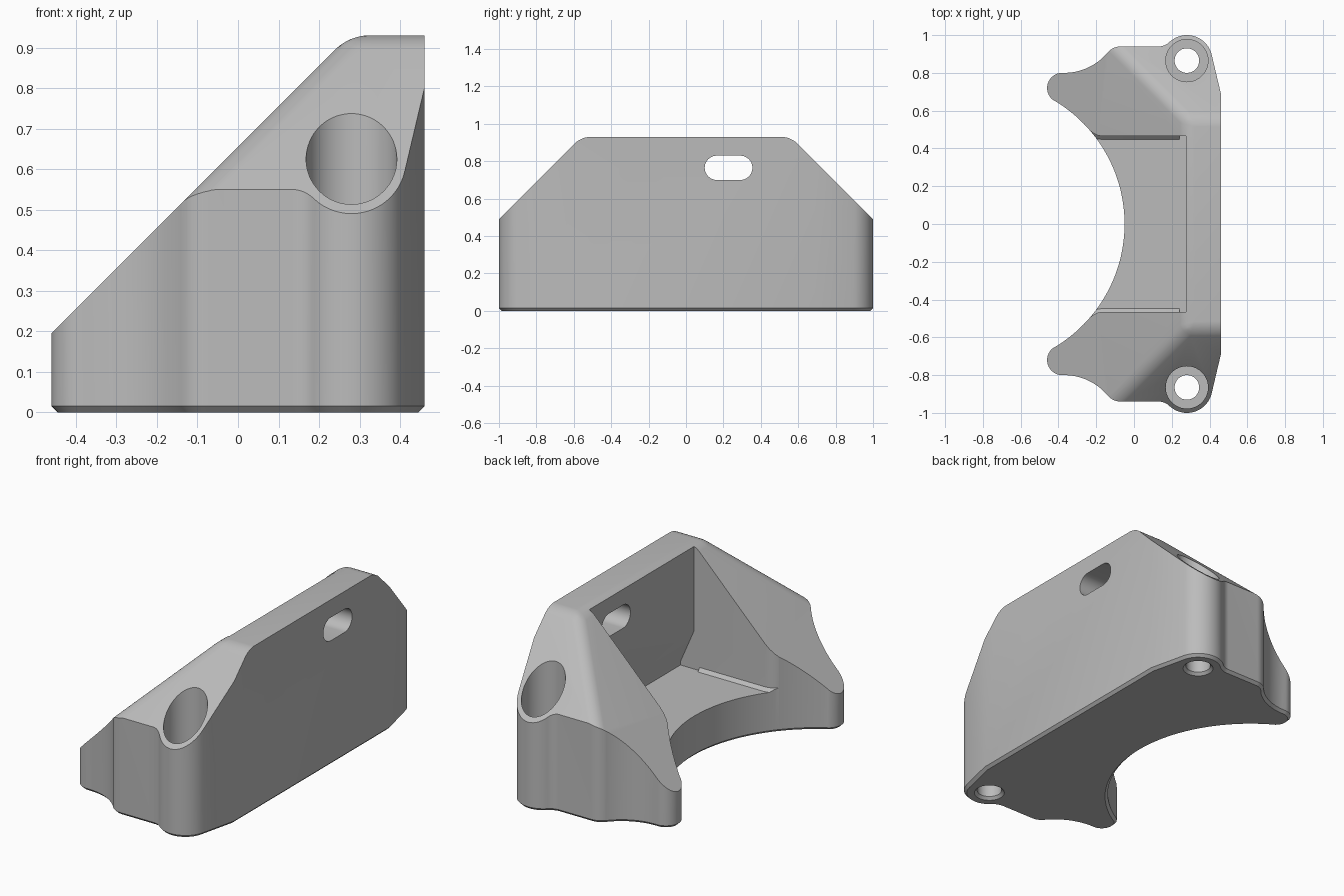
import bpy, bmesh
from math import cos, sin, radians, pi
from mathutils import Matrix, Vector

cube = bpy.data.objects.get("Cube")
if cube:
    bpy.data.objects.remove(cube, do_unlink=True)

# One plain grey for the whole printed part
grey = bpy.data.materials.new("matte_grey")
grey.use_nodes = True
colour = (0.5, 0.5, 0.5, 1)
grey.diffuse_color = colour
grey.node_tree.nodes["Principled BSDF"].inputs["Base Color"].default_value = colour


def arc(cx, cy, r, start, end, n):
    angles = [radians(start + (end - start) * i / n) for i in range(n + 1)]
    return [(cx + r * cos(a), cy + r * sin(a)) for a in angles]


def mirrored(half):
    return half + [(x, -y) for x, y in reversed(half) if abs(y) > 1e-5]


def finish(name, bm):
    bmesh.ops.recalc_face_normals(bm, faces=bm.faces)
    mesh = bpy.data.meshes.new(name)
    bm.to_mesh(mesh)
    bm.free()
    mesh.materials.append(grey)
    obj = bpy.data.objects.new(name, mesh)
    bpy.context.collection.objects.link(obj)
    return obj


def prism(name, outline, low, high, chamfer=0.0, matrix=None):
    """Extrude an outline, optionally chamfering its lower rim."""
    bm = bmesh.new()
    base = bm.faces.new([bm.verts.new((x, y, low + chamfer)) for x, y in outline])
    top = bmesh.ops.extrude_face_region(bm, geom=[base], use_keep_orig=True)["geom"]
    bmesh.ops.translate(bm, vec=(0, 0, high - low - chamfer),
                        verts=[v for v in top if isinstance(v, bmesh.types.BMVert)])
    bmesh.ops.recalc_face_normals(bm, faces=bm.faces)
    if chamfer:
        bottom = min(bm.faces, key=lambda f: f.calc_center_median().z)
        bmesh.ops.inset_region(bm, faces=[bottom], thickness=chamfer,
                               depth=chamfer, use_even_offset=True)
    if matrix:
        bm.transform(matrix)
    return finish(name, bm)


def cone(name, x, y, r_low, r_high, low, high):
    bm = bmesh.new()
    place = Matrix.Translation((x, y, (low + high) / 2))
    bmesh.ops.create_cone(bm, cap_ends=True, segments=64, radius1=r_low,
                          radius2=r_high, depth=high - low, matrix=place)
    return finish(name, bm)


def combine(target, tool, operation="DIFFERENCE"):
    mod = target.modifiers.new("cut", "BOOLEAN")
    mod.object, mod.operation, mod.solver = tool, operation, "EXACT"
    bpy.context.view_layer.objects.active = target
    bpy.ops.object.modifier_apply(modifier=mod.name)
    bpy.data.objects.remove(tool, do_unlink=True)


# Plan outline: inner curve, rounded horn, hollow flank, shoulder, screw boss, back
half = arc(-0.81, 0, 0.76, 0, 59, 32)
half += arc(-0.38, 0.72, 0.08, 237, 92, 18)
half += arc(-0.37, 1.10, 0.30, 272, 320, 14)
half += arc(-0.07, 0.848, 0.092, 138, 90, 8)
half += arc(0.131, 1.02, 0.08, 270, 312, 8)
half += arc(0.28, 0.865, 0.135, 132, 12, 20)
half += [(0.46, 0.69)]
body = prism("bracket_body", mirrored(half), 0, 1.2, chamfer=0.015)

# Softened hipped envelope that slopes the front and both ends
bm = bmesh.new()
for y in (-1, 1):
    for x, reach, z in ((-1.155, 1.99, -0.5), (1, 1.99, -0.5),
                        (0.275, 0.56, 0.93), (1, 0.56, 0.93)):
        bm.verts.new((x, y * reach, z))
bmesh.ops.convex_hull(bm, input=bm.verts)
bmesh.ops.dissolve_limit(bm, angle_limit=0.01, verts=bm.verts, edges=bm.edges)
bmesh.ops.bevel(bm, geom=list(bm.edges), offset=0.045, segments=6,
                profile=0.5, affect="EDGES")
combine(body, finish("envelope", bm), "INTERSECT")

# Open pocket with flared mouth and softened floor edge
pocket = [(0.275, 0.465), (-0.165, 0.465), (-0.19, 0.469),
          (-0.213, 0.479), (-0.235, 0.495), (-0.3, 0.54)]
full_pocket = pocket + [(x, -y) for x, y in reversed(pocket)]
combine(body, prism("pocket", full_pocket, 0.23, 1.3, chamfer=0.018))

# Undercut below the back wall of the pocket
upright = Matrix.Rotation(pi / 2, 4, "X")
wedge = [(0.24, 0.23), (0.36, 0.23), (0.36, 0.25), (0.275, 0.445), (0.24, 0.445)]
combine(body, prism("undercut", wedge, -0.465, 0.465, matrix=upright))

# Strap slots through the back wall
sideways = Matrix(((0, 0, 1, 0), (1, 0, 0, 0), (0, 1, 0, 0), (0, 0, 0, 1)))
for side in (-1, 1):
    middle = side * 0.2275
    slot = (arc(middle + 0.0625, 0.765, 0.065, -90, 90, 20)
            + arc(middle - 0.0625, 0.765, 0.065, 90, 270, 20))
    combine(body, prism("slot", slot, 0.2, 0.7, matrix=sideways))

# Counterbored screw holes with a countersunk lower rim
for side in (-1, 1):
    y = side * 0.865
    combine(body, cone("counterbore", 0.28, y, 0.112, 0.112, 0.1, 1.2))
    combine(body, cone("screw_hole", 0.28, y, 0.065, 0.065, -0.1, 0.3))
    combine(body, cone("hole_chamfer", 0.28, y, 0.095, 0.065, -0.015, 0.015))

bpy.ops.object.select_all(action="DESELECT")
body.select_set(True)
bpy.context.view_layer.objects.active = body
bpy.ops.object.shade_smooth_by_angle(angle=radians(25))
